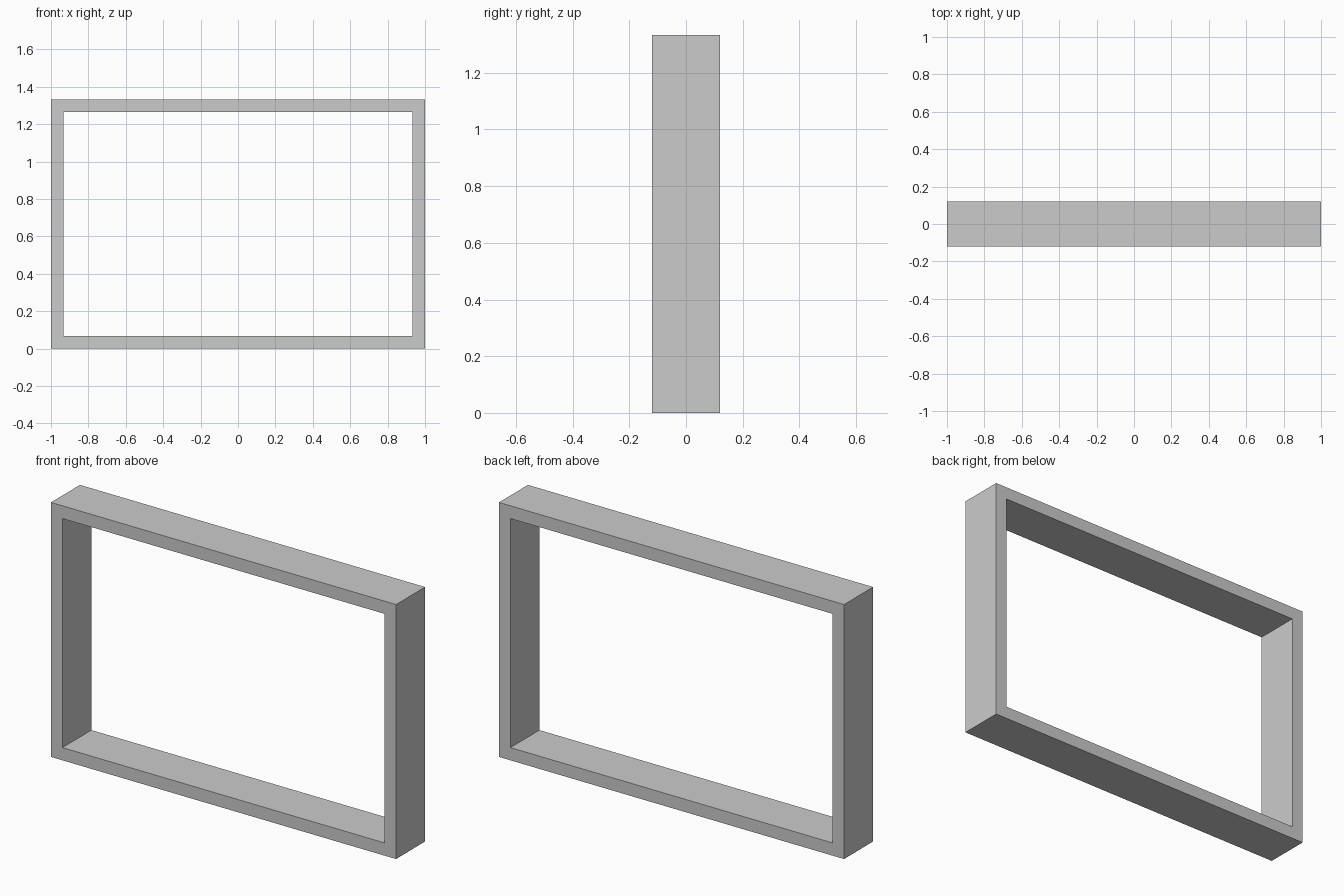
import bpy, bmesh

if "Cube" in bpy.data.objects:
    bpy.data.objects.remove(bpy.data.objects["Cube"])

WIDTH, HEIGHT, DEPTH, BORDER = 2.0, 1.3333, 0.24, 0.0667


def rect_loop(bm, inset, y):
    """Rectangular ring of vertices, inset from the outer edge."""
    x = WIDTH / 2 - inset
    lo, hi = inset, HEIGHT - inset
    return [bm.verts.new((px, y, pz))
            for px, pz in ((-x, lo), (x, lo), (x, hi), (-x, hi))]


def bridge(bm, a, b):
    for i in range(4):
        j = (i + 1) % 4
        bm.faces.new((a[i], a[j], b[j], b[i]))


# Rectangular frame: four loops bridged around into a closed ring
bm = bmesh.new()
loops = [rect_loop(bm, inset, y) for inset, y in (
    (0, -DEPTH / 2), (BORDER, -DEPTH / 2),
    (BORDER, DEPTH / 2), (0, DEPTH / 2))]
for k in range(4):
    bridge(bm, loops[k], loops[(k + 1) % 4])
bmesh.ops.recalc_face_normals(bm, faces=bm.faces)

mesh = bpy.data.meshes.new("rectangular_frame")
bm.to_mesh(mesh)
bm.free()
frame = bpy.data.objects.new("rectangular_frame", mesh)
bpy.context.collection.objects.link(frame)
